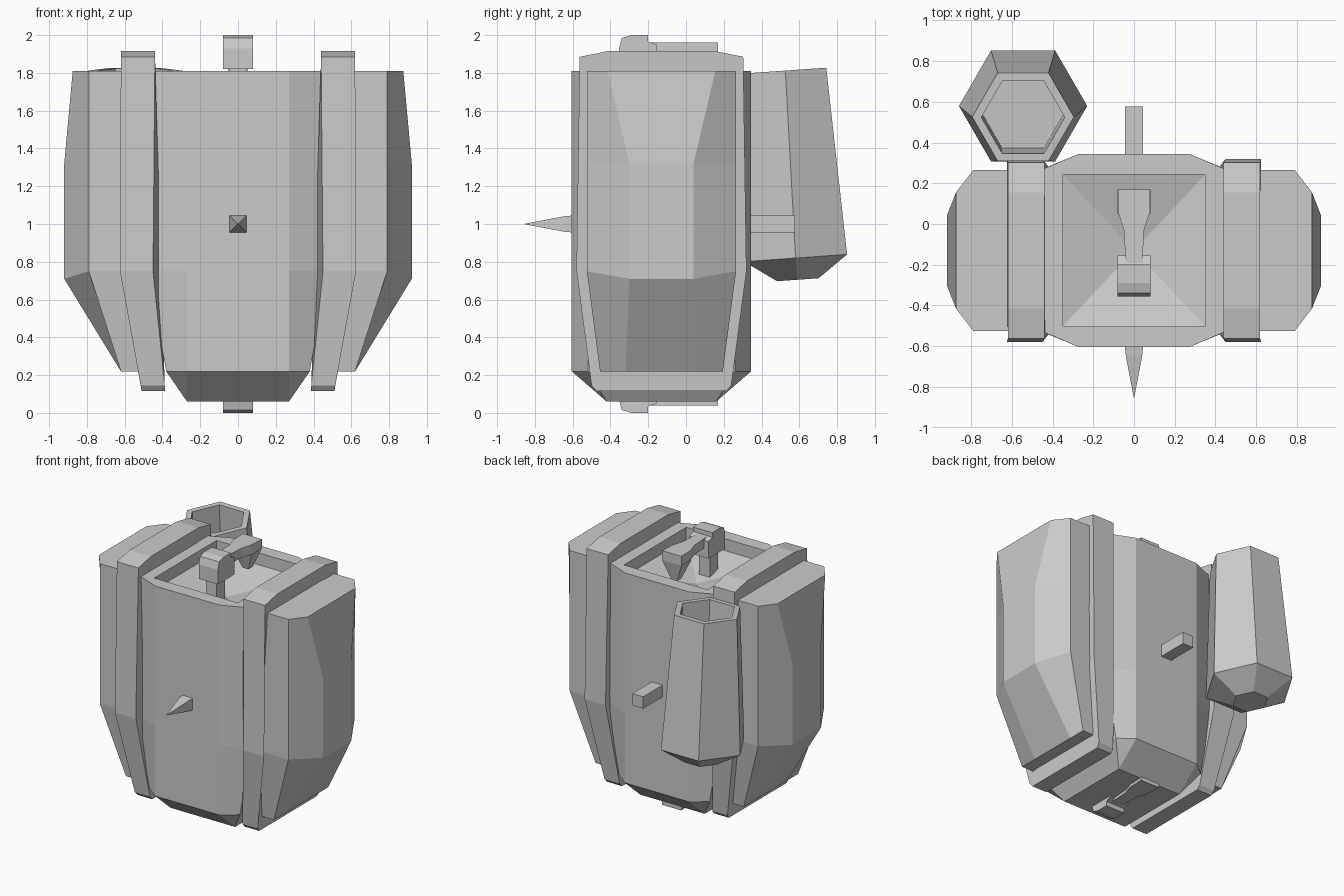
import bpy, bmesh, math

if "Cube" in bpy.data.objects:
    bpy.data.objects.remove(bpy.data.objects["Cube"])

CY = -0.13  # middle of the main body in y


def finish(name, bm):
    bmesh.ops.remove_doubles(bm, verts=bm.verts, dist=0.0005)
    bmesh.ops.recalc_face_normals(bm, faces=bm.faces)
    me = bpy.data.meshes.new(name)
    bm.to_mesh(me)
    bm.free()
    ob = bpy.data.objects.new(name, me)
    bpy.context.collection.objects.link(ob)
    return ob


def loft(name, rings):
    """Skin between equal-length rings of points and cap both ends."""
    bm = bmesh.new()
    vs = [[bm.verts.new(p) for p in r] for r in rings]
    n = len(rings[0])
    for a, b in zip(vs, vs[1:]):
        for i in range(n):
            j = (i + 1) % n
            bm.faces.new((a[i], a[j], b[j], b[i]))
    bm.faces.new(vs[0])
    bm.faces.new(vs[-1])
    return finish(name, bm)


def octo(x1, y1, x2, y2, z):
    q = [(x1, y1), (x2, y2), (x2, -y2), (x1, -y1)]
    return [(x, CY + y, z) for x, y in q] + [(-x, CY + y, z) for x, y in reversed(q)]


def box_ring(hx, y0, y1, z):
    return [(-hx, y0, z), (hx, y0, z), (hx, y1, z), (-hx, y1, z)]


def hexa(r, yc, z, slope=0.07):
    out = []
    for i in range(6):
        a = math.pi / 3 * i
        dy = r * math.sin(a)
        out.append((-0.545 + r * math.cos(a), yc + dy, z + slope * dy))
    return out


# Main barrel with a bevelled base and a funnel-shaped recess in the top
loft("body", [
    octo(.27, .29, .27, .29, .06),
    octo(.27, .475, .38, .39, .22),
    octo(.27, .475, .475, .39, .75),
    octo(.27, .475, .47, .39, 1.81),
    octo(.35, .3725, .35, .3725, 1.81),
    octo(.35, .3725, .35, .3725, 1.72),
    octo(0, 0, 0, 0, 1.62)])

# Side bulges and straps, left and right
bulge = [
    [(.40, .395, 1.81), (.79, .395, 1.81), (.875, .285, 1.81)],
    [(.40, .395, 1.32), (.79, .395, 1.32), (.92, .17, 1.32)],
    [(.40, .395, .75), (.79, .395, .75), (.92, .17, .71)],
    [(.40, .325, .22), (.62, .325, .22), (.62, .19, .22)]]
# half width in y, z, inner x, outer x
strap = [(.285, 1.915, .44, .62), (.433, 1.885, .44, .62), (.45, .75, .45, .625),
         (.37, .145, .388, .515), (.345, .115, .385, .51)]
for sx, side in ((1, "right"), (-1, "left")):
    loft("side_bulge_" + side, [
        [(sx * x, CY - y, z) for x, y, z in r] +
        [(sx * x, CY + y, z) for x, y, z in reversed(r)] for r in bulge])
    loft("strap_" + side, [
        [(sx * p[k], CY - p[0], p[1]) for p in strap] +
        [(sx * p[k], CY + p[0], p[1]) for p in reversed(strap)] for k in (2, 3)])

# Tap-like handle, with its twin sunk into the base
head = [(-.355, 1.82), (-.355, 1.93), (-.34, 1.985), (-.29, 2.0), (-.2, 2.0),
        (-.2, 1.965), (-.155, 1.95), (-.155, 1.82)]
for top, tag in ((True, "top"), (False, "base")):
    def f(ring):
        return [(x, y, z if top else 2 - z) for x, y, z in ring]
    loft("handle_head_" + tag, [f([(x, y, z) for y, z in head]) for x in (-.08, .08)])
    loft("handle_neck_" + tag, [f(box_ring(.045, -.32, -.22, z)) for z in (1.62, 1.82)])
    loft("handle_arm_" + tag, [
        f([(-w, y, 1.89), (w, y, 1.89), (w, y, 1.962), (-w, y, 1.962)])
        for y, w in ((-.2, .04), (-.03, .05), (.05, .075), (.17, .08))])
    loft("handle_spout_" + tag, [
        f(box_ring(.08, .05, .17, 1.89)), f(box_ring(.025, .09, .14, 1.75))])

# Bar through the body, pointed at the front
loft("spike_bar", [
    [(-w, y, 1 - w), (w, y, 1 - w), (w, y, 1 + w), (-w, y, 1 + w)]
    for y, w in ((-.86, 0), (-.65, .04), (-.6, .045), (.577, .045))])

# Hexagonal open tube on the back
loft("back_tube", [
    hexa(.127, .592, .705),
    hexa(.315, .58, .82),
    hexa(.25, .526, 1.812),
    hexa(.205, .524, 1.812),
    hexa(.205, .55, 1.36)])
